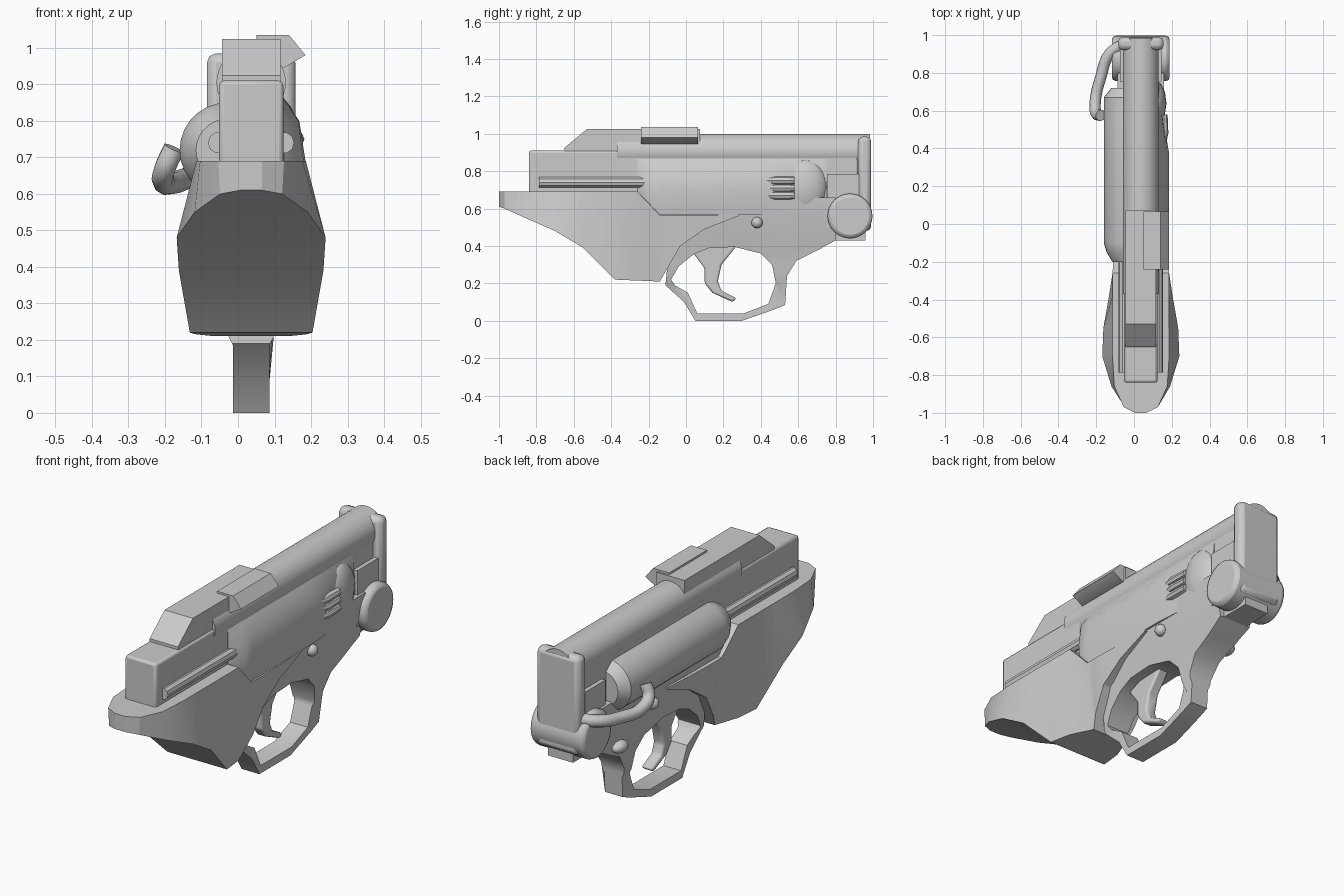
import bpy, bmesh, math
from mathutils import Vector, Matrix

if "Cube" in bpy.data.objects:
    bpy.data.objects.remove(bpy.data.objects["Cube"])

CX = 0.036  # x of the symmetry plane


def finish(name, bm, bevel=0.0, angle=35):
    bmesh.ops.recalc_face_normals(bm, faces=bm.faces)
    me = bpy.data.meshes.new(name)
    bm.to_mesh(me)
    bm.free()
    ob = bpy.data.objects.new(name, me)
    bpy.context.collection.objects.link(ob)
    bpy.ops.object.select_all(action='DESELECT')
    ob.select_set(True)
    bpy.context.view_layer.objects.active = ob
    if bevel:
        mod = ob.modifiers.new("bevel", 'BEVEL')
        mod.width, mod.segments = bevel, 2
    bpy.ops.object.shade_smooth_by_angle(angle=math.radians(angle))
    return ob


def prism(name, loops, half, bevel=0.0, cuts=(), taper=None):
    """Extrude a (y, z) outline with optional holes across x; taper sets half width by z."""
    bm = bmesh.new()
    for pts in loops:
        vs = [bm.verts.new((-1, y, z)) for y, z in pts]
        for a, b in zip(vs, vs[1:] + vs[:1]):
            bm.edges.new((a, b))
    bmesh.ops.triangle_fill(bm, edges=bm.edges[:], use_beauty=True)
    for z in cuts:
        bmesh.ops.bisect_plane(bm, geom=bm.verts[:] + bm.edges[:] + bm.faces[:],
                               plane_co=(0, 0, z), plane_no=(0, 0, 1))
    res = bmesh.ops.extrude_face_region(bm, geom=bm.faces[:])
    for v in res['geom']:
        if isinstance(v, bmesh.types.BMVert):
            v.co.x = 1
    for v in bm.verts:
        v.co.x = CX + v.co.x * (taper(v.co.z) if taper else half)
    bmesh.ops.dissolve_limit(bm, angle_limit=0.01, verts=bm.verts[:], edges=bm.edges[:])
    return finish(name, bm, bevel)


def box(name, y0, y1, z0, z1, half, bevel=0.0):
    return prism(name, [[(y0, z0), (y1, z0), (y1, z1), (y0, z1)]], half, bevel)


def loft(name, rings, angle=35):
    bm = bmesh.new()
    rows = [[bm.verts.new(p) for p in r] for r in rings]
    n = len(rows[0])
    for a, b in zip(rows, rows[1:]):
        for i in range(n):
            j = (i + 1) % n
            bm.faces.new((a[i], a[j], b[j], b[i]))
    bm.faces.new(rows[0])
    bm.faces.new(rows[-1])
    return finish(name, bm, angle=angle)


def lathe(name, x, z, profile, n=24):
    """Turned part along y from (y, radius) pairs."""
    return loft(name, [[(x + r * math.cos(2 * math.pi * i / n), y, z + r * math.sin(2 * math.pi * i / n))
                        for i in range(n)] for y, r in profile])


def ball(name, centre, radii, u=16, v=10):
    bm = bmesh.new()
    bmesh.ops.create_uvsphere(bm, u_segments=u, v_segments=v, radius=1)
    bmesh.ops.transform(bm, matrix=Matrix.Translation(centre) @ Matrix.Diagonal((*radii, 1)), verts=bm.verts)
    return finish(name, bm, angle=60)


# Frame with trigger guard, flaring towards the top
WIDTHS = [(0, .05), (.185, .05), (.21, .062), (.4, .085), (.57, .12), (.7, .125)]


def frame_width(z):
    for (a, wa), (b, wb) in zip(WIDTHS, WIDTHS[1:]):
        if z <= b:
            return wa + (wb - wa) * (z - a) / (b - a)
    return .125


outer = [(.8, .43), (.7, .375), (.59, .32), (.54, .24), (.53, .085), (.47, .06), (.3, 0), (.05, 0),
         (-.01, .1), (-.11, .19), (-.1, .29), (-.2, .4), (-.2, .66), (.8, .66)]
hole = [(.26, .395), (.4, .36), (.46, .3), (.48, .2), (.44, .09), (.31, .04), (.06, .04),
        (.01, .15), (-.06, .19), (-.08, .22), (-.04, .29), (.04, .355), (.12, .388)]
prism("frame_and_guard", [outer, hole], 0, cuts=(.185, .21, .4, .57), taper=frame_width)

# Trigger
prism("trigger", [[(.04, .36), (.1, .28), (.1, .2), (.14, .15), (.25, .1), (.27, .12), (.19, .16),
                   (.17, .21), (.19, .3), (.27, .4), (.1, .41)]], .03, bevel=.01)

# Grip, lofted along y: (y, top z, top half width, bottom z, bottom half width)
grip = [(-1, .69, .03, .61, .03), (-.97, .69, .09, .6, .085), (-.86, .69, .14, .55, .155),
        (-.7, .69, .15, .48, .204), (-.55, .69, .15, .39, .198), (-.38, .69, .15, .22, .168),
        (-.26, .69, .15, .215, .15), (-.14, .565, .14, .21, .1), (-.1, .565, .14, .28, .12),
        (-.03, .565, .14, .4, .13), (.1, .565, .135, .49, .13), (.28, .57, .13, .56, .13)]
loft("grip", [[(CX - wt, y, zt), (CX + wt, y, zt), (CX + wb, y, zb), (CX - wb, y, zb)]
              for y, zt, wt, zb, wb in grip], angle=25)

# Receiver body, barrel and stepped top block
box("receiver", -.84, .92, .6, .91, .088, bevel=.012)
lathe("barrel", CX, .905, [(-.37, .095), (.985, .095)], 32)
prism("top_block", [[(-.65, .88), (-.65, .925), (-.53, 1.025), (.075, 1.025), (.075, .88)]], .08)

# Side sight block
sight = [(.05, 1.035), (.14, 1.035), (.185, .98), (.125, .945), (.05, .95)]
loft("side_sight", [[(x, y, z) for x, z in sight] for y in (-.24, .065)])

# Rods on both sides at the rear
for s, label in ((-1, "left"), (1, "right")):
    lathe(label + "_rod", CX + s * .088, .74, [(-.785, .03), (-.1, .03)], 10)
    ball(label + "_screw", (CX + s * .115, .38, .525), (.03, .03, .03))

# Tube on the left side
lathe("side_tube", -.03, .72, [(-.2, .085), (-.15, .115), (-.1, .13), (.67, .13), (.72, .09)], 28)

# Swelling panel on the right side: (y, bottom z, lower x, middle x, upper x)
panel = [(-.26, .69, .125, .126, .125), (-.2, .63, .175, .18, .165), (-.14, .567, .17, .185, .168),
         (.38, .567, .165, .185, .168), (.52, .567, .155, .16, .155), (.75, .567, .135, .135, .13)]
loft("right_panel", [[(CX, y, zb), (xl, y, zb), (xm, y, max(.69, zb + .005)), (xu, y, .8), (.124, y, .865), (CX, y, .865)]
                     for y, zb, xl, xm, xu in panel], angle=45)

# Round boss with back-pointing fingers on the right
ball("right_boss", (.11, .64, .715), (.062, .12, .15), 12, 10)
for i, (y, z) in enumerate(((.4, .75), (.42, .71), (.41, .67))):
    loft("boss_finger_%d" % i, [[(.158 + r * math.cos(a), yy, z + r * math.sin(a))
                                 for a in [k * math.pi / 4 for k in range(8)]]
                                for yy, r in ((y, .006), (.48, .024), (.58, .02))])

# Muzzle plate, block and cross drum
box("muzzle_plate", .92, .99, .48, .985, .121, bevel=.025)
box("muzzle_block", .755, .94, .5, .785, .11)
box("muzzle_foot", .79, .96, .43, .56, .07)
bm = bmesh.new()
bmesh.ops.create_cone(bm, cap_ends=True, segments=32, radius1=.12, radius2=.12, depth=.306)
bmesh.ops.transform(bm, matrix=Matrix.Translation((CX, .877, .56)) @ Matrix.Rotation(math.pi / 2, 4, 'Y'),
                    verts=bm.verts)
finish("cross_drum", bm, bevel=.02)
ball("left_knob", (-.06, .62, .39), (.035, .05, .03))

# Bent lever on the left of the muzzle
cu = bpy.data.curves.new("bent_lever", 'CURVE')
cu.dimensions = '3D'
cu.bevel_depth, cu.bevel_resolution, cu.resolution_u = .03, 3, 6
cu.use_fill_caps = True
sp = cu.splines.new('BEZIER')
path = [(-.05, .955, .66), (-.13, .9, .645), (-.175, .78, .63), (-.205, .65, .635), (-.2, .585, .67), (-.175, .575, .725)]
sp.bezier_points.add(len(path) - 1)
for bp, p in zip(sp.bezier_points, path):
    bp.co = Vector(p)
    bp.handle_left_type = bp.handle_right_type = 'AUTO'
bpy.context.collection.objects.link(bpy.data.objects.new("bent_lever", cu))
